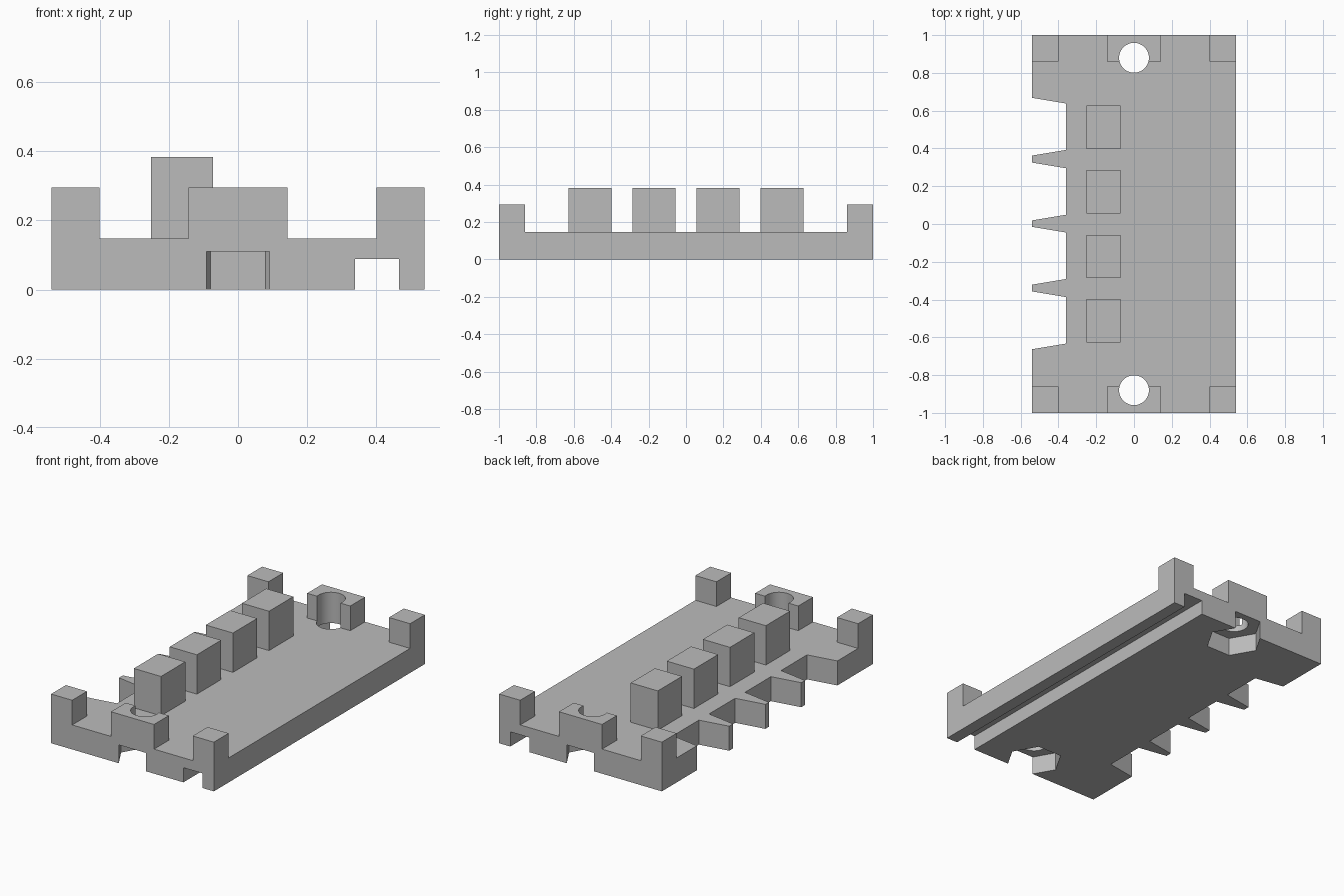
import bpy
import bmesh
from math import radians

default = bpy.data.objects.get("Cube")
if default:
    bpy.data.objects.remove(default, do_unlink=True)

HALF_X, HALF_Y = 0.54, 1.0
PLATE_TOP, POST_TOP, BLOCK_TOP = 0.147, 0.295, 0.383
POST = 0.14            # width of a corner post
HOLE_Y = 0.88          # distance of the screw holes from the middle

grey = bpy.data.materials.new("plain grey")
grey.use_nodes = True
colour = (0.5, 0.5, 0.5, 1)
grey.diffuse_color = colour
grey.node_tree.nodes["Principled BSDF"].inputs["Base Color"].default_value = colour


def prism(name, outline, z0, z1):
    """Extrude a flat outline from z0 up to z1."""
    bm = bmesh.new()
    face = bm.faces.new([bm.verts.new((x, y, z0)) for x, y in outline])
    top = bmesh.ops.extrude_face_region(bm, geom=[face])["geom"]
    bmesh.ops.translate(bm, vec=(0, 0, z1 - z0),
                        verts=[v for v in top if isinstance(v, bmesh.types.BMVert)])
    bmesh.ops.recalc_face_normals(bm, faces=bm.faces)
    mesh = bpy.data.meshes.new(name)
    bm.to_mesh(mesh)
    bm.free()
    mesh.materials.append(grey)
    obj = bpy.data.objects.new(name, mesh)
    bpy.context.collection.objects.link(obj)
    return obj


def box(name, x0, x1, y0, y1, z0, z1):
    return prism(name, [(x0, y0), (x1, y0), (x1, y1), (x0, y1)], z0, z1)


def cylinder(name, sides, radius, y, z0, z1):
    bpy.ops.mesh.primitive_cylinder_add(vertices=sides, radius=radius, depth=z1 - z0,
                                        location=(0, y, (z0 + z1) / 2))
    obj = bpy.context.object
    obj.name = name
    obj.data.materials.append(grey)
    return obj


def activate(obj):
    bpy.ops.object.select_all(action='DESELECT')
    obj.select_set(True)
    bpy.context.view_layer.objects.active = obj


def cut(target, cutter):
    """Subtract the cutter and apply the result."""
    cutter.hide_render = True
    activate(target)
    mod = target.modifiers.new("cut", 'BOOLEAN')
    mod.operation = 'DIFFERENCE'
    mod.solver = 'EXACT'
    mod.object = cutter
    bpy.ops.object.modifier_apply(modifier=mod.name)


# Base plate with four tapered notches along its right edge
NOTCH_X = -0.36
outline = [(HALF_X, -HALF_Y), (HALF_X, HALF_Y), (-HALF_X, HALF_Y)]
for y in (0.515, 0.172, -0.168, -0.51):
    outline += [(-HALF_X, y + 0.153), (NOTCH_X, y + 0.123),
                (NOTCH_X, y - 0.123), (-HALF_X, y - 0.153)]
outline.append((-HALF_X, -HALF_Y))
plate = prism("base_plate", outline, 0, PLATE_TOP)

# Groove along the underside
cutters = [box("groove_cutter", 0.338, 0.466, -1.1, 1.1, -0.1, 0.088)]
cut(plate, cutters[0])

# Each end: two corner posts, a screw post, its hole and a hexagonal nut pocket
for end, s in (("front", -1), ("back", 1)):
    y0, y1 = sorted((s * HALF_Y, s * (HALF_Y - POST)))
    box(end + "_right_post", -HALF_X, -HALF_X + POST, y0, y1, PLATE_TOP, POST_TOP)
    box(end + "_left_post", HALF_X - POST, HALF_X, y0, y1, PLATE_TOP, POST_TOP)
    screw_post = box(end + "_screw_post", -0.143, 0.143, y0, y1, PLATE_TOP, POST_TOP)

    hole = cylinder(end + "_hole_cutter", 48, 0.079, s * HOLE_Y, -0.1, 0.5)
    pocket = cylinder(end + "_nut_cutter", 6, 0.16, s * HOLE_Y, -0.1, 0.11)
    pocket.rotation_euler.z = radians(30)    # corners point to the sides
    bpy.context.view_layer.update()
    cut(plate, pocket)
    cut(plate, hole)
    cut(screw_post, hole)
    bpy.ops.object.shade_smooth_by_angle(angle=radians(25))
    cutters += [hole, pocket]

activate(plate)
bpy.ops.object.shade_smooth_by_angle(angle=radians(25))

# Row of four raised blocks
for i, y in enumerate((-0.512, -0.172, 0.17, 0.512)):
    box(f"raised_block_{i + 1}", -0.252, -0.072, y - 0.115, y + 0.115,
        PLATE_TOP, BLOCK_TOP)

for cutter in cutters:
    bpy.data.objects.remove(cutter, do_unlink=True)
